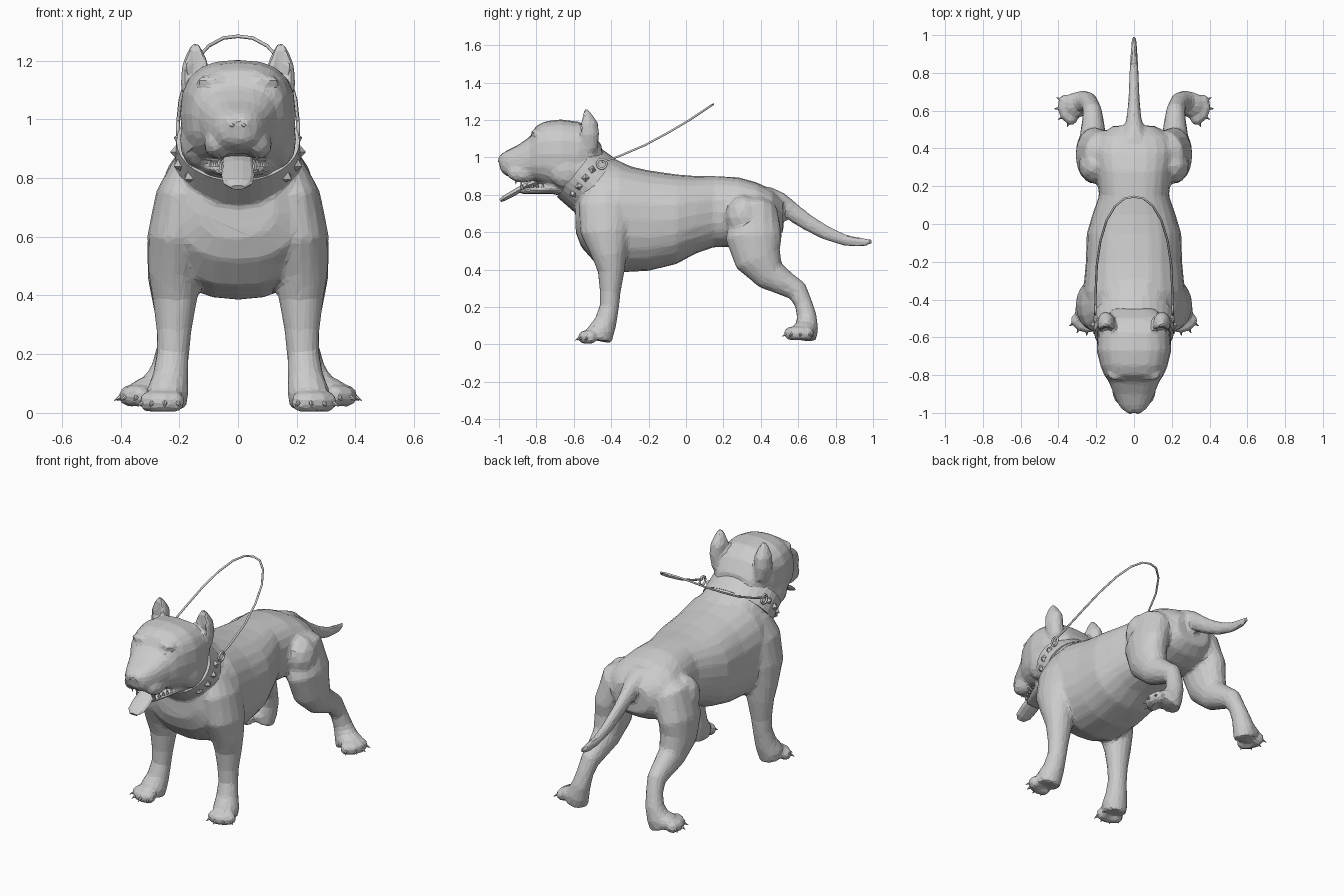
import bpy, bmesh, math
from mathutils import Vector, Matrix

if "Cube" in bpy.data.objects:
    bpy.data.objects.remove(bpy.data.objects["Cube"])

X, Y, Z = Vector((1, 0, 0)), Vector((0, 1, 0)), Vector((0, 0, 1))


def loft(bm, secs, n=16, p=2.0, axis=None, s=1, cup=0.0):
    """Skin rings (x, y, z, side radius, other radius) along a path; s=-1 mirrors."""
    pts = [Vector(c[:3]) for c in secs]
    rings = []
    for i, c in enumerate(secs):
        t = axis or (pts[min(i + 1, len(pts) - 1)] - pts[max(i - 1, 0)]).normalized()
        side = (X - t * X.dot(t)).normalized()
        other = t.cross(side)
        ring = []
        for k in range(n):
            a = 2 * math.pi * k / n
            ca, sa = math.cos(a), math.sin(a)
            u = math.copysign(abs(ca) ** (2 / p), ca) * c[3]
            v = math.copysign(abs(sa) ** (2 / p), sa) * c[4] + cup * c[4] * max(0, -sa) ** 3
            q = pts[i] + side * u + other * v
            ring.append(bm.verts.new((q.x * s, q.y, q.z)))
        rings.append(ring)
    for r0, r1 in zip(rings, rings[1:]):
        for k in range(n):
            bm.faces.new((r0[k], r0[(k + 1) % n], r1[(k + 1) % n], r1[k]))
    bm.faces.new(rings[0])
    bm.faces.new(rings[-1])


def slabs(rows):
    """(y, top, bottom, half width) rows to loft sections."""
    return [(0, y, (t + b) / 2, w, (t - b) / 2) for y, t, b, w in rows]


def blob(bm, c, r, sub=2):
    bmesh.ops.create_icosphere(bm, subdivisions=sub, radius=1,
                               matrix=Matrix.Translation(c) @ Matrix.Diagonal((*r, 1)))


def spike(bm, base, tip, r, n=6):
    base, tip = Vector(base), Vector(tip)
    d = tip - base
    m = Matrix.Translation((base + tip) / 2) @ Z.rotation_difference(d).to_matrix().to_4x4()
    bmesh.ops.create_cone(bm, cap_ends=True, segments=n, radius1=r, radius2=r * .1,
                          depth=d.length, matrix=m)


def finish(name, bm):
    bmesh.ops.recalc_face_normals(bm, faces=bm.faces[:])
    me = bpy.data.meshes.new(name)
    bm.to_mesh(me)
    bm.free()
    ob = bpy.data.objects.new(name, me)
    bpy.context.collection.objects.link(ob)
    return ob


# Torso, neck, head, jaw and tail
body, claws = bmesh.new(), bmesh.new()
loft(body, slabs([
    (-.590, .80, .60, .13), (-.56, .88, .52, .21), (-.48, .95, .43, .255), (-.36, .965, .385, .27),
    (-.20, .93, .393, .255), (-.05, .908, .43, .25), (.05, .90, .485, .22), (.15, .90, .52, .185),
    (.28, .893, .52, .20), (.38, .865, .52, .22), (.46, .825, .55, .20), (.52, .77, .60, .11)]),
    n=24, p=2.4, axis=-Y)
loft(body, [(0, -.34, .74, .20, .19), (0, -.40, .785, .215, .20), (0, -.47, .835, .205, .183),
            (0, -.54, .89, .198, .166), (0, -.60, .95, .19, .16), (0, -.65, 1.0, .16, .13)], n=20, p=2.2)
loft(body, slabs([
    (-.45, 1.06, .95, .11), (-.50, 1.14, .89, .165), (-.57, 1.19, .84, .19), (-.67, 1.203, .825, .198),
    (-.75, 1.193, .845, .178), (-.80, 1.17, .865, .158), (-.835, 1.11, .88, .134), (-.90, 1.065, .885, .108),
    (-.96, 1.035, .90, .08), (-.985, 1.02, .92, .06), (-.995, 1.0, .94, .04)]), n=20, p=2.6, axis=-Y)
loft(body, slabs([(-.60, .90, .78, .13), (-.72, .87, .805, .115), (-.80, .848, .805, .09),
                  (-.87, .835, .803, .065), (-.895, .83, .81, .045)]), p=2.4, axis=-Y)
loft(body, [(0, .42, .785, .08, .065), (0, .50, .755, .055, .06), (0, .56, .715, .04, .05),
            (0, .65, .652, .031, .044), (0, .75, .595, .027, .038), (0, .85, .557, .022, .031),
            (0, .94, .545, .017, .026), (0, 1.0, .549, .01, .014)], n=12)


def paw(s, c, ang, toe_z, spread, r):
    """Four toes with claws, fanned round a heading."""
    for i in range(4):
        a = math.radians(ang + (i - 1.5) * spread)
        d = Vector((math.cos(a) * s, math.sin(a), 0))
        q = Vector((c[0] * s, c[1], toe_z)) + d * .066
        blob(body, q, (r, r, r))
        spike(claws, q + d * .022, q + d * .052 - Z * .016, .011)


for s in (1, -1):
    # Front leg
    loft(body, [(.16, -.42, .85, .06, .11), (.195, -.43, .74, .085, .145), (.212, -.43, .60, .097, .135),
                (.217, -.41, .48, .089, .095), (.215, -.40, .39, .077, .072), (.218, -.405, .28, .060, .056),
                (.222, -.41, .20, .055, .052), (.230, -.43, .12, .062, .060), (.240, -.455, .07, .073, .072),
                (.243, -.465, .02, .066, .068)], s=s)
    paw(s, (.245, -.475), -74, .038, 27, .038)
    # Hind leg
    loft(body, [(.10, .36, .77, .06, .08), (.16, .368, .71, .115, .125), (.213, .362, .57, .098, .152),
                (.218, .385, .46, .090, .128), (.218, .45, .37, .072, .088), (.217, .53, .325, .06, .068),
                (.220, .595, .285, .051, .058), (.230, .628, .22, .047, .048), (.244, .646, .15, .052, .053),
                (.268, .645, .085, .066, .062), (.285, .637, .035, .070, .062)], s=s)
    blob(body, (.20 * s, .31, .68), (.095, .10, .12))
    blob(body, (.30 * s, .632, .075), (.075, .07, .05))
    paw(s, (.305, .620), -20, .058, 30, .038)
    # Ear, cupped toward the front
    loft(body, [(.140, -.52, 1.04, .04, .05), (.150, -.53, 1.12, .047, .068), (.145, -.535, 1.18, .047, .065),
                (.145, -.538, 1.22, .032, .042), (.146, -.54, 1.262, .010, .014)], s=s, cup=.8)
    # Cheek, hanging lip, brow and nose pad
    blob(body, (.135 * s, -.64, .93), (.066, .10, .10))
    blob(body, (.068 * s, -.875, .918), (.05, .085, .056))
    blob(body, (.085 * s, -.80, 1.13), (.06, .03, .022))
    blob(body, (.02 * s, -.985, .985), (.028, .022, .028))

dog = finish("dog_body", body)
m = dog.modifiers.new("merge", 'REMESH')
m.mode, m.voxel_size = 'VOXEL', .011
m = dog.modifiers.new("soften", 'SMOOTH')
m.factor, m.iterations = .5, 6
m = dog.modifiers.new("facets", 'DECIMATE')
m.ratio, m.use_symmetry, m.symmetry_axis = .08, True, 'X'
finish("claws", claws)

# Eyes, nostrils and teeth
eyes, nose, teeth = bmesh.new(), bmesh.new(), bmesh.new()
for s in (1, -1):
    blob(eyes, (.085 * s, -.818, 1.092), (.024, .018, .014))
    blob(nose, (.02 * s, -.998, .98), (.011, .008, .008), 1)
    spike(teeth, (.055 * s, -.875, .83), (.06 * s, -.885, .875), .010)
    spike(teeth, (.062 * s, -.91, .895), (.066 * s, -.91, .855), .010)
    for k in range(4):
        x, y = (.072 + k * .007) * s, -.85 + k * .028
        spike(teeth, (x, y, .838), (x, y, .862), .009)
        spike(teeth, (x, y - .01, .89), (x, y - .01, .866), .009)
finish("eyes", eyes)
finish("nostrils", nose)
finish("teeth", teeth)

# Tongue
tongue = bmesh.new()
loft(tongue, [(0, -.72, .875, .045, .014), (0, -.80, .868, .05, .016), (0, -.86, .845, .052, .017),
              (0, -.92, .81, .056, .017), (0, -.97, .782, .05, .015), (0, -.993, .768, .025, .009)], n=10)
finish("tongue", tongue)

# Collar: tilted oval band with flat pyramid studs, flaring toward the chest
center = Vector((0, -.537, .889))
up, ax = Vector((0, .62, .785)), Vector((0, -.785, .62))


def on_collar(a, grow, w):
    return center + X * (.206 + grow) * math.cos(a) + up * (.170 + grow) * math.sin(a) + ax * w


collar, studs = bmesh.new(), bmesh.new()
N = 32
profile = [(-.006, -.062), (.010, -.062), (.004, .058), (-.012, .058)]
rings = [[collar.verts.new(on_collar(2 * math.pi * i / N, g, w)) for g, w in profile] for i in range(N)]
for i in range(N):
    r0, r1 = rings[i], rings[(i + 1) % N]
    for k in range(4):
        collar.faces.new((r0[k], r0[(k + 1) % 4], r1[(k + 1) % 4], r1[k]))
for side in (0, 180):
    for da in (-38, -19, 0, 19):
        a = math.radians(side + (da if side == 0 else -da))
        spike(studs, on_collar(a, .004, 0), on_collar(a, .024, 0), .024, 4)
finish("collar", collar)
finish("collar_studs", studs)


def wire(name, pts, r, cyclic=False):
    cu = bpy.data.curves.new(name, 'CURVE')
    cu.dimensions, cu.bevel_depth, cu.bevel_resolution = '3D', r, 1
    sp = cu.splines.new('POLY')
    sp.points.add(len(pts) - 1)
    for q, c in zip(sp.points, pts):
        q.co = (*c, 1)
    sp.use_cyclic_u = cyclic
    bpy.context.collection.objects.link(bpy.data.objects.new(name, cu))


# Leash loop and the rings holding it
half = [(.205, -.45, .975), (.203, -.36, 1.005), (.197, -.22, 1.065), (.178, -.09, 1.135),
        (.145, .02, 1.20), (.10, .095, 1.25), (.05, .135, 1.277)]
wire("leash", half + [(0, .145, 1.283)] + [(-x, y, z) for x, y, z in reversed(half)], .006)
for s in (1, -1):
    wire("leash_ring", [(.205 * s, -.45 + .026 * math.cos(k * math.pi / 5), .965 + .026 * math.sin(k * math.pi / 5))
                        for k in range(10)], .007, True)
